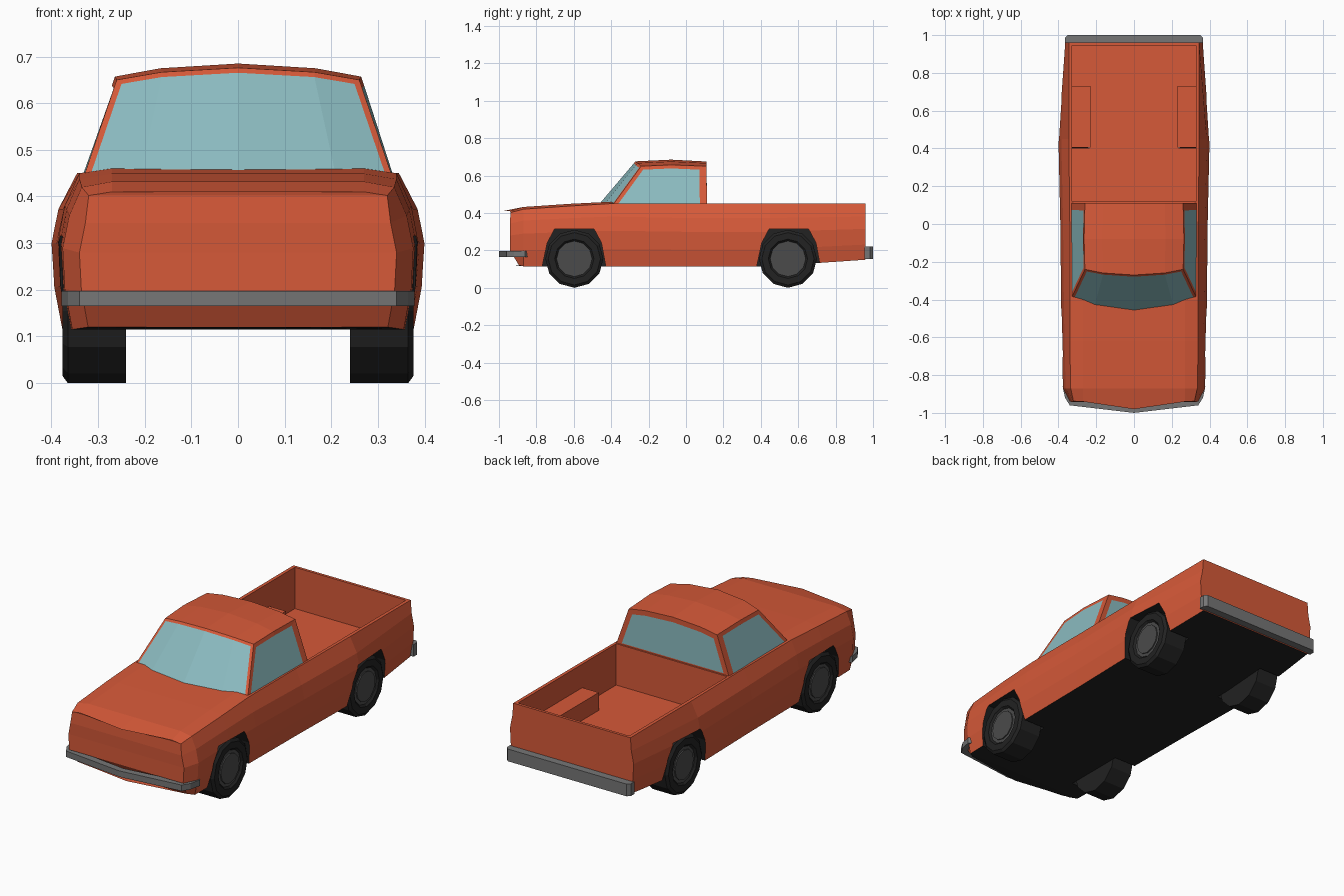
import bpy, bmesh, math
from mathutils import Vector

if "Cube" in bpy.data.objects:
    bpy.data.objects.remove(bpy.data.objects["Cube"], do_unlink=True)


def material(name, rgb):
    m = bpy.data.materials.new(name)
    m.use_nodes = True
    m.diffuse_color = (*rgb, 1)
    m.node_tree.nodes["Principled BSDF"].inputs["Base Color"].default_value = (*rgb, 1)
    return m


PAINT = material("orange_red_paint", (0.67, 0.10, 0.04))
GLASS = material("pale_teal_glass", (0.26, 0.50, 0.53))
BLACK = material("black_rubber", (0.016, 0.016, 0.016))
HUB = material("dark_grey_hub", (0.07, 0.07, 0.07))
METAL = material("grey_bumper", (0.18, 0.18, 0.18))


def finish(name, bm, *mats):
    bmesh.ops.recalc_face_normals(bm, faces=bm.faces[:])
    mesh = bpy.data.meshes.new(name)
    bm.to_mesh(mesh)
    bm.free()
    for m in mats:
        mesh.materials.append(m)
    ob = bpy.data.objects.new(name, mesh)
    bpy.context.collection.objects.link(ob)
    return ob


def prism(name, outline, axis, lo, hi, mat):
    """Extrude a 2D outline along x (outline in y, z) or z (outline in x, y)."""
    bm = bmesh.new()
    place = (lambda p, d: (d, *p)) if axis == "x" else (lambda p, d: (*p, d))
    a, b = [[bm.verts.new(place(p, d)) for p in outline] for d in (lo, hi)]
    bm.faces.new(a)
    bm.faces.new(b)
    n = len(a)
    for i in range(n):
        j = (i + 1) % n
        bm.faces.new((a[i], a[j], b[j], b[i]))
    return finish(name, bm, mat)


def box(name, x0, x1, y0, y1, z0, z1, mat):
    return prism(name, [(x0, y0), (x1, y0), (x1, y1), (x0, y1)], "z", z0, z1, mat)


def boolean(target, tool, operation):
    tool.hide_render = True
    mod = target.modifiers.new("cut", "BOOLEAN")
    mod.object, mod.operation, mod.solver = tool, operation, "EXACT"
    mod.material_mode = "TRANSFER"
    bpy.context.view_layer.objects.active = target
    bpy.ops.object.modifier_apply(modifier=mod.name)
    bpy.data.objects.remove(tool, do_unlink=True)


# Body: loft of mirrored sections (y, width scale, bottom, top, crown, shoulder x)
STATIONS = [
    (-0.94, 0.85, 0.12, 0.41, 0.008, 0.32),
    (-0.87, 0.94, 0.115, 0.432, 0.012, 0.335),
    (-0.62, 0.955, 0.115, 0.449, 0.012, 0.34),
    (-0.40, 0.965, 0.115, 0.46, 0.01, 0.34),
    (0.0, 0.975, 0.115, 0.45, 0, 0.34),
    (0.45, 1.0, 0.115, 0.45, 0, 0.345),
    (0.96, 0.91, 0.15, 0.45, 0, 0.345),
]
LEVELS = [(0.378, 0), (0.395, 0.27), (0.40, 0.55), (0.385, 0.77)]
LEAN = [0.05, 0.05, 0, 0, 0, 0.005, 0.01, 0.01]


def section(i):
    y, w, bot, top, crown, shoulder = STATIONS[i]
    half = [(0, bot)] + [(x * w, bot + f * (top - bot)) for x, f in LEVELS]
    half += [(shoulder, top - crown), (0.27, top), (0, top)]
    pts = []
    for k, (x, z) in enumerate(half):
        # The nose is pointed in plan and its lower lip tucks under
        dy = LEAN[k] - 0.05 * max(0, 1 - x / 0.34) if i == 0 else 0
        pts.append((x, y + dy, z))
    return pts + [(-x, yy, z) for x, yy, z in pts[-2:0:-1]]


bm = bmesh.new()
rings = [[bm.verts.new(p) for p in section(i)] for i in range(len(STATIONS))]
count = len(rings[0])
for a, b in zip(rings, rings[1:]):
    for i in range(count):
        j = (i + 1) % count
        bm.faces.new((a[i], a[j], b[j], b[i]))
bm.faces.new(rings[-1])
# Nose closed by strips running straight across
nose = rings[0]
mid = count // 2
for k in range(1, mid - 1):
    bm.faces.new((nose[k], nose[k + 1], nose[-k - 1], nose[-k]))
bm.faces.new((nose[0], nose[1], nose[-1]))
bm.faces.new((nose[mid], nose[mid - 1], nose[mid + 1]))
bmesh.ops.recalc_face_normals(bm, faces=bm.faces[:])
for f in bm.faces:
    f.material_index = 1 if f.normal.z < -0.8 and f.calc_center_median().z < 0.2 else 0
body = finish("body", bm, PAINT, BLACK)

# Load bed, inner wheel boxes and wheel arches
boolean(body, box("bed_cutter", -0.327, 0.327, 0.12, 0.945, 0.23, 0.7, PAINT), "DIFFERENCE")
for s in (-1, 1):
    x0, x1 = sorted((s * 0.23, s * 0.34))
    boolean(body, box("wheel_box", x0, x1, 0.405, 0.73, 0.2, 0.325, PAINT), "UNION")
ARCH = [(-0.18, -0.08), (-0.145, 0.085), (-0.105, 0.16),
        (0.105, 0.16), (0.145, 0.085), (0.175, -0.08)]
for s in (-1, 1):
    for cy in (-0.597, 0.55):
        x0, x1 = sorted((s * 0.236, s * 0.5))
        outline = [(cy + y, 0.155 + z) for y, z in ARCH]
        boolean(body, prism("arch_cutter", outline, "x", x0, x1, BLACK), "DIFFERENCE")

# Cab: rows of (half x, y centre, y side, z centre, z side) from cowl to rear belt
ROWS = [
    (0.335, -0.47, -0.40, 0.44, 0.43),
    (0.26, -0.27, -0.24, 0.676, 0.65),
    (0.264, -0.08, -0.08, 0.685, 0.657),
    (0.26, 0.11, 0.11, 0.675, 0.65),
    (0.338, 0.112, 0.112, 0.43, 0.43),
]
bm = bmesh.new()
grid = []
for hx, yc, ys, zc, zs in ROWS:
    row = []
    for u in (-1, -0.63, 0, 0.63, 1):
        t = abs(u) ** 2.2
        row.append(bm.verts.new((u * hx, yc + (ys - yc) * t, zc + (zs - zc) * t)))
    grid.append(row)
bands = [[bm.faces.new((a[i], a[i + 1], b[i + 1], b[i])) for i in range(4)]
         for a, b in zip(grid, grid[1:])]
sides = [bm.faces.new([r[c] for r in grid]) for c in (0, -1)]
bm.faces.new(grid[0] + grid[-1][::-1])
bmesh.ops.recalc_face_normals(bm, faces=bm.faces[:])
# Windows are inset panels of the cab shell
for panel, rim in ((bands[0], 0.014), (bands[3], 0.027), ([sides[0]], 0.02), ([sides[1]], 0.02)):
    bmesh.ops.inset_region(bm, faces=panel, thickness=rim, use_even_offset=True)
    for f in panel:
        f.material_index = 1
# Widen the rear pillars beside the door glass
for f in sides:
    for v in f.verts:
        if v.co.y > 0.05:
            v.co.y -= 0.018
finish("cab", bm, PAINT, GLASS)

# Bumpers
outer = [(0.378, -0.86), (0.365, -0.92), (0.34, -0.96), (0, -1.0)]
outer += [(-x, y) for x, y in outer[-2::-1]]
inner = [(x * 0.9, y + 0.035) for x, y in reversed(outer)]
prism("front_bumper", outer + inner, "z", 0.165, 0.197, METAL)
prism("rear_bumper", [(-0.365, 0.955), (0.365, 0.955), (0.365, 0.985), (0.35, 1.0),
                      (-0.35, 1.0), (-0.365, 0.985)], "z", 0.155, 0.22, METAL)


# Wheels: bevelled tyre with a shallow hub dish
def circle(r, n, cy):
    return [(cy + r * math.sin(2 * math.pi * i / n), 0.155 + r * math.cos(2 * math.pi * i / n))
            for i in range(n)]


for side, s in (("left", 1), ("right", -1)):
    for end, cy in (("front", -0.597), ("rear", 0.545)):
        bm = bmesh.new()
        loops = [[bm.verts.new((s * x, *p)) for p in circle(r, 12, cy)]
                 for x, r in ((0.24, 0.155), (0.365, 0.155), (0.376, 0.14),
                              (0.376, 0.105), (0.366, 0.095))]
        for a, b in zip(loops, loops[1:]):
            for i in range(12):
                j = (i + 1) % 12
                bm.faces.new((a[i], a[j], b[j], b[i]))
        bm.faces.new(loops[0])
        bm.faces.new(loops[-1]).material_index = 1
        finish(f"{end}_{side}_wheel", bm, BLACK, HUB)
        x0, x1 = sorted((s * 0.36, s * 0.372))
        prism(f"{end}_{side}_hub", circle(0.078, 12, cy), "x", x0, x1, HUB)
